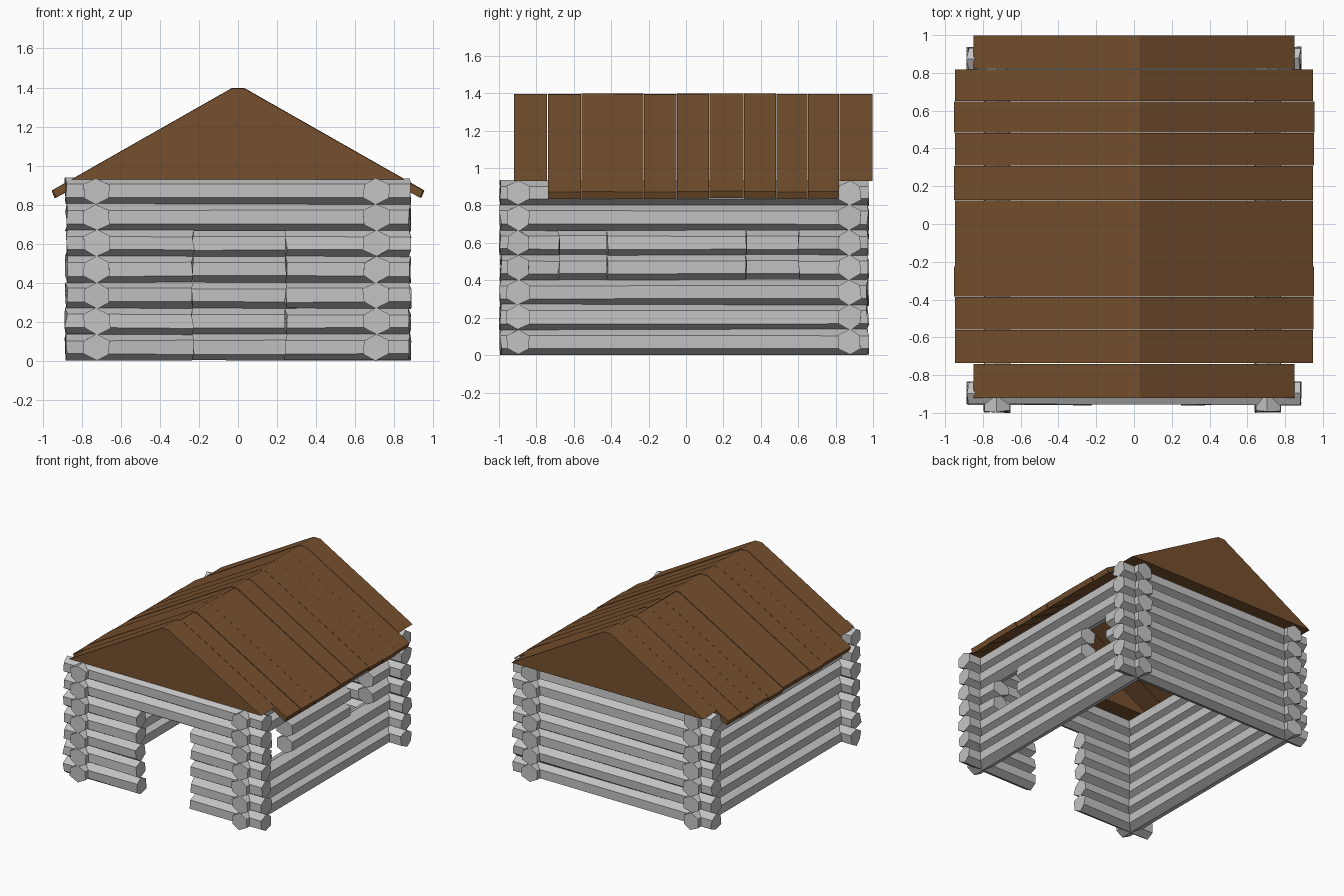
import bpy, bmesh, math, random
from mathutils import Vector

if "Cube" in bpy.data.objects:
    bpy.data.objects.remove(bpy.data.objects["Cube"])

random.seed(4)


def material(name, rgb):
    m = bpy.data.materials.new(name)
    m.diffuse_color = (*rgb, 1)
    m.use_nodes = True
    m.node_tree.nodes["Principled BSDF"].inputs["Base Color"].default_value = m.diffuse_color
    return m


GREY = material("pale grey wood", (0.54, 0.54, 0.54))
BROWN = material("brown roof wood", (0.18, 0.08, 0.027))


def jit(a):
    return random.uniform(-a, a)


def finish(bm, name, mat):
    bmesh.ops.recalc_face_normals(bm, faces=bm.faces)
    me = bpy.data.meshes.new(name)
    bm.to_mesh(me)
    bm.free()
    me.materials.append(mat)
    ob = bpy.data.objects.new(name, me)
    bpy.context.collection.objects.link(ob)
    return ob


def prism(bm, ring_a, ring_b):
    """Closed solid between two rings of equal length."""
    a = [bm.verts.new(p) for p in ring_a]
    b = [bm.verts.new(p) for p in ring_b]
    n = len(a)
    for i in range(n):
        j = (i + 1) % n
        bm.faces.new((a[i], a[j], b[j], b[i]))
    bm.faces.new(a[::-1])
    bm.faces.new(b)


def log(bm, axis, start, end, offset, z, half):
    """Rough six-sided log, points up and down, with uneven ends."""
    rings = []
    for t in (start, end):
        ring = []
        for k in range(6):
            ang = math.radians(90 + 60 * k)
            s = offset + half / 0.866 * math.cos(ang) + jit(0.005)
            h = max(0.0, z + 0.069 * math.sin(ang) + jit(0.004))
            u = t + jit(0.008)
            ring.append((u, s, h) if axis == "x" else (s, u, h))
        rings.append(ring)
    prism(bm, *rings)


def wall(name, axis, offset, half, spans_for_row):
    bm = bmesh.new()
    for row in range(7):
        for start, end in spans_for_row(row):
            log(bm, axis, start, end, offset, 0.07 + 0.133 * row, half)
    finish(bm, name, GREY)


# Log walls: door gap in the front, two windows in the right side
X0, X1, Y0, Y1 = -0.88, 0.88, -0.992, 0.972
wall("front_wall", "x", -0.897, 0.059,
     lambda r: [(X0, -0.23), (0.245, X1)] if r < 5 else [(X0, X1)])
wall("back_wall", "x", 0.875, 0.059, lambda r: [(X0, X1)])
wall("left_wall", "y", -0.725, 0.066, lambda r: [(Y0, Y1)])
wall("right_wall", "y", 0.708, 0.066,
     lambda r: [(Y0, -0.68), (-0.42, 0.32), (0.60, Y1)] if r in (3, 4) else [(Y0, Y1)])

# Roof boards: nine per slope, slightly uneven
seams = [-0.738, -0.56, -0.385, -0.225, -0.05, 0.125, 0.308, 0.483, 0.65, 0.82]
for side, name in ((-1, "left_roof_boards"), (1, "right_roof_boards")):
    bm = bmesh.new()
    for y0, y1 in zip(seams, seams[1:]):
        d, e = jit(0.003), jit(0.005)
        profile = [(0, 1.396), (0.03, 1.396), (0.95 + e, 0.873 - e * 0.57),
                   (0.935 + e, 0.836 - e * 0.57), (0, 1.357)]
        prism(bm, [(side * x, y0 + 0.001, z + d) for x, z in profile],
              [(side * x, y1 - 0.001, z + d) for x, z in profile])
    finish(bm, name, BROWN)

# Solid gable ends
gable = [(-0.85, 0.93), (-0.03, 1.396), (0.03, 1.396), (0.85, 0.93)]
for name, y0, y1 in (("front_gable", -0.92, -0.742), ("back_gable", 0.822, 0.998)):
    bm = bmesh.new()
    prism(bm, [(x, y0, z) for x, z in gable], [(x, y1, z) for x, z in gable])
    finish(bm, name, BROWN)
